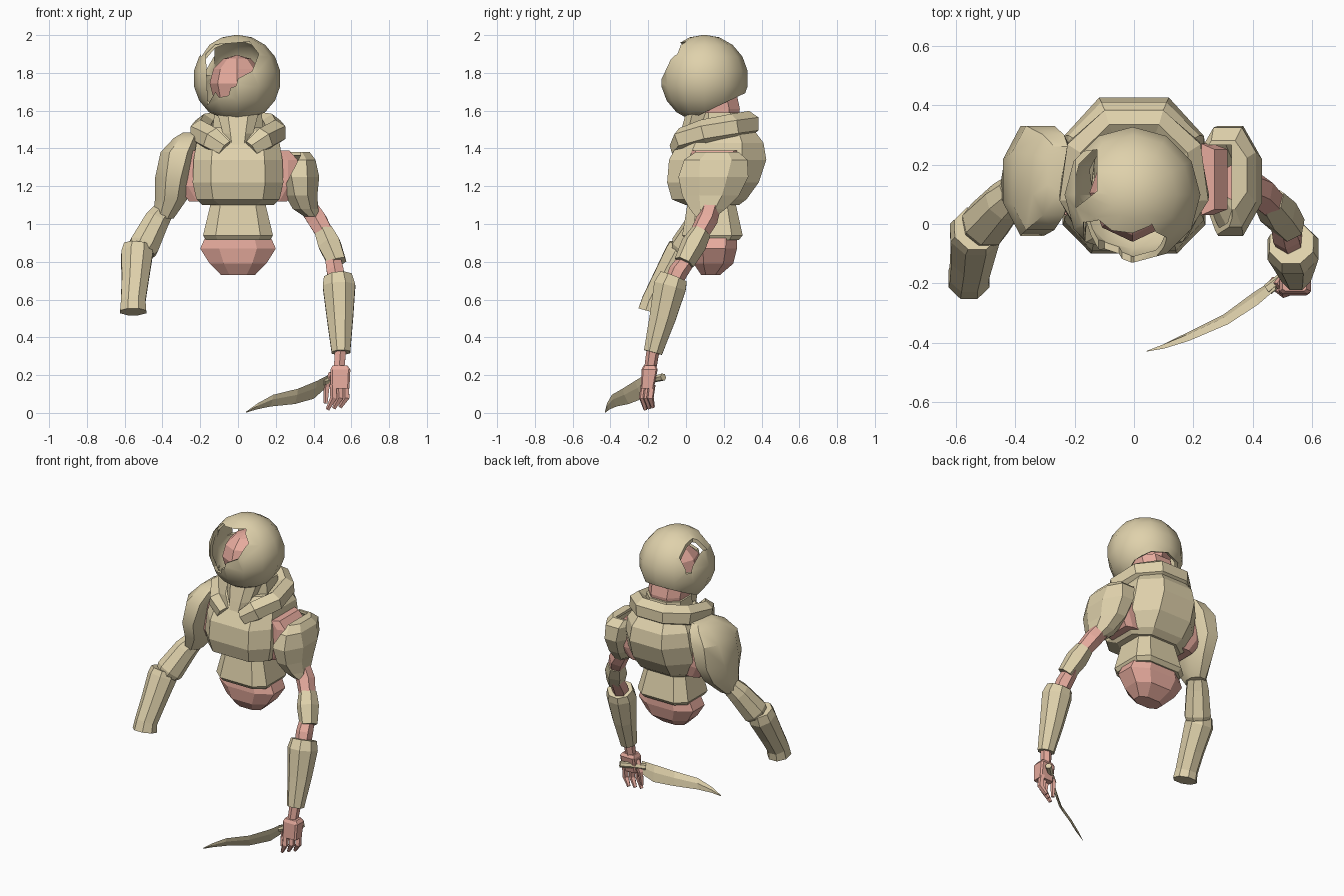
import bpy, bmesh, math
from mathutils import Vector


def material(name, rgb):
    m = bpy.data.materials.new(name)
    m.diffuse_color = (*rgb, 1)
    return m


TAN = material("tan armour", (0.74, 0.64, 0.41))
PINK = material("dusty pink body", (0.82, 0.42, 0.35))


def finish(name, bm, mat):
    bmesh.ops.recalc_face_normals(bm, faces=bm.faces[:])
    me = bpy.data.meshes.new(name)
    bm.to_mesh(me)
    bm.free()
    ob = bpy.data.objects.new(name, me)
    bpy.context.collection.objects.link(ob)
    if mat:
        me.materials.append(mat)
    return ob


def loft(name, rings, mat, caps=(True, True)):
    bm = bmesh.new()
    vs = [[bm.verts.new(p) for p in r] for r in rings]
    n = len(vs[0])
    for a, b in zip(vs, vs[1:]):
        for i in range(n):
            j = (i + 1) % n
            bm.faces.new((a[i], a[j], b[j], b[i]))
    if caps[0]:
        bm.faces.new(vs[0])
    if caps[1]:
        bm.faces.new(vs[-1])
    return finish(name, bm, mat)


def octa(z, x0, x1, y0, y1, front=0.25, back=None):
    """Horizontal rectangle with chamfered front and back corners."""
    back = front if back is None else back
    w, d = x1 - x0, y1 - y0
    a, b, e, f = w * front, d * front, w * back, d * back
    return [(x0 + a, y0, z), (x1 - a, y0, z), (x1, y0 + b, z), (x1, y1 - f, z),
            (x1 - e, y1, z), (x0 + e, y1, z), (x0, y1 - f, z), (x0, y0 + b, z)]


def tube(name, pts, radii, mat, sides=6, ref=(0, 1, 0), tall=1.0):
    pts = [Vector(p) for p in pts]
    rings = []
    for i, p in enumerate(pts):
        t = (pts[min(i + 1, len(pts) - 1)] - pts[max(i - 1, 0)]).normalized()
        u = t.cross(Vector(ref)).normalized()
        v = t.cross(u) * tall
        rings.append([p + radii[i] * (u * math.cos(a) + v * math.sin(a))
                      for a in (2 * math.pi * (k + 0.5) / sides for k in range(sides))])
    return loft(name, rings, mat)


def shell_and_cut(ob, thickness, cutters):
    """Thicken a surface, cut holes in it and apply the result."""
    ob.modifiers.new("shell", 'SOLIDIFY').thickness = thickness
    for c in cutters:
        c.hide_render = True
        mod = ob.modifiers.new("cut", 'BOOLEAN')
        mod.operation = 'DIFFERENCE'
        mod.object = c
    dg = bpy.context.evaluated_depsgraph_get()
    me = bpy.data.meshes.new_from_object(ob.evaluated_get(dg))
    ob.modifiers.clear()
    ob.data = me
    for c in cutters:
        bpy.data.objects.remove(c)


def smooth(ob, deg):
    bpy.ops.object.select_all(action='DESELECT')
    ob.select_set(True)
    bpy.context.view_layer.objects.active = ob
    bpy.ops.object.shade_smooth_by_angle(angle=math.radians(deg))


# Helmet: a shell cut open at the nape, with a broken face and a side hole
bm = bmesh.new()
bmesh.ops.create_uvsphere(bm, u_segments=12, v_segments=9, radius=0.232)
bmesh.ops.translate(bm, verts=bm.verts[:], vec=(-0.005, 0.098, 1.77))
bmesh.ops.bisect_plane(bm, geom=bm.verts[:] + bm.edges[:] + bm.faces[:],
                       plane_co=(0, 0.035, 1.56), plane_no=(0, 0.43, -0.90), clear_outer=True)
helmet = finish("helmet", bm, TAN)
face = [(-0.16, 1.63), (-0.17, 1.90), (-0.12, 1.95), (0.06, 1.965), (0.11, 1.90), (0.075, 1.81),
        (0.0, 1.77), (-0.01, 1.73), (-0.04, 1.72), (-0.05, 1.68), (-0.10, 1.67), (-0.12, 1.70)]
hole = [(-0.195, 0.24), (-0.125, 0.25), (-0.125, 0.11), (-0.195, 0.055)]
shell_and_cut(helmet, 0.022, [
    loft("face_cutter", [[(x, y, z) for x, z in face] for y in (-0.4, 0.03)], None),
    loft("side_cutter", [[(x, y, z) for x, y in hole] for z in (1.79, 2.2)], None)])
smooth(helmet, 42)

# Head, pink nape, tan neck
bm = bmesh.new()
bmesh.ops.create_uvsphere(bm, u_segments=8, v_segments=6, radius=1)
for v in bm.verts:
    v.co = Vector((v.co.x * 0.145 - 0.005, v.co.y * 0.165 + 0.105, v.co.z * 0.15 + 1.745))
finish("head", bm, PINK)
loft("nape", [octa(1.50, -0.11, 0.11, 0.07, 0.27), octa(1.61, -0.115, 0.115, 0.06, 0.285),
              octa(1.68, -0.12, 0.12, 0.04, 0.27)], PINK)
loft("neck", [octa(1.45, -0.14, 0.14, 0.05, 0.31), octa(1.59, -0.125, 0.125, 0.06, 0.295)], TAN)
loft("throat_guard", [octa(1.40, -0.06, 0.06, -0.05, 0.12), octa(1.48, -0.08, 0.08, -0.03, 0.12),
                      octa(1.59, -0.11, 0.11, 0.0, 0.14)], TAN)

# Collar: a horseshoe open at the front
half = [(0.07, -0.045, 1.395), (0.135, -0.015, 1.445), (0.20, 0.095, 1.485),
        (0.175, 0.25, 1.515), (0.08, 0.335, 1.53)]
path = half + [(-x, y, z) for x, y, z in reversed(half)]
tube("collar", path, [0.045] + [0.06] * 8 + [0.045], TAN, 6, (0, 0, 1), 1.15)

# Torso
loft("chest", [octa(1.10, -0.19, 0.19, 0.0, 0.28), octa(1.13, -0.22, 0.22, -0.075, 0.32, 0.2, 0.25),
               octa(1.22, -0.24, 0.24, -0.10, 0.385, 0.2, 0.25),
               octa(1.34, -0.235, 0.235, -0.09, 0.425, 0.2, 0.25),
               octa(1.43, -0.22, 0.22, -0.04, 0.41, 0.2, 0.25),
               octa(1.51, -0.17, 0.17, 0.03, 0.35)], TAN)
loft("shoulder_core", [octa(1.12, -0.26, 0.26, 0.05, 0.25, 0.08),
                       octa(1.20, -0.315, 0.315, 0.03, 0.27, 0.08),
                       octa(1.34, -0.315, 0.315, 0.03, 0.27, 0.08),
                       octa(1.39, -0.27, 0.27, 0.03, 0.27, 0.08)], PINK)
loft("abdomen", [octa(0.915, -0.17, 0.17, 0.0, 0.28, 0.18), octa(0.94, -0.185, 0.185, -0.02, 0.30, 0.18),
                 octa(1.12, -0.142, 0.142, 0.01, 0.26, 0.18)], TAN)
loft("pelvis", [octa(0.73, -0.09, 0.09, 0.08, 0.18), octa(0.79, -0.15, 0.15, 0.04, 0.25),
                octa(0.87, -0.20, 0.20, 0.03, 0.27), octa(0.96, -0.16, 0.16, 0.04, 0.27)], PINK)

# Left arm: whole armour ending in an empty cuff
smooth(loft("left_shoulder", [
    octa(1.485, -0.29, -0.20, 0.09, 0.26), octa(1.455, -0.34, -0.20, 0.03, 0.30),
    octa(1.38, -0.41, -0.22, -0.02, 0.33), octa(1.24, -0.44, -0.245, -0.04, 0.33, 0.3),
    octa(1.13, -0.44, -0.27, 0.0, 0.27, 0.3), octa(1.03, -0.45, -0.34, 0.04, 0.17, 0.3)], TAN), 32)
tube("left_upper_arm", [(-0.40, 0.11, 1.06), (-0.435, 0.075, 1.01), (-0.50, 0.0, 0.88),
                        (-0.51, -0.01, 0.86)], [0.06, 0.072, 0.085, 0.075], TAN, 8)
tube("left_forearm", [(-0.53, -0.015, 0.885), (-0.535, -0.03, 0.84), (-0.545, -0.11, 0.70),
                      (-0.555, -0.17, 0.59), (-0.555, -0.185, 0.535)],
     [0.08, 0.09, 0.077, 0.07, 0.075], TAN, 8)

# Right shoulder: the same pad, broken open at the top inner side, back wall kept
pad = loft("right_shoulder", [
    octa(1.04, 0.35, 0.43, 0.05, 0.16, 0.3), octa(1.08, 0.29, 0.425, 0.02, 0.21, 0.3),
    octa(1.15, 0.25, 0.42, -0.02, 0.28, 0.3), octa(1.25, 0.22, 0.43, -0.04, 0.33, 0.3),
    octa(1.34, 0.22, 0.41, -0.01, 0.325), octa(1.38, 0.22, 0.38, 0.05, 0.28)], TAN, (False, True))
gap = [(0.15, 1.05), (0.25, 1.205), (0.33, 1.36), (0.32, 1.5), (0.15, 1.5)]
shell_and_cut(pad, 0.02, [loft("gap_cutter", [[(x, y, z) for x, z in gap] for y in (-0.2, 0.265)], None)])

# Right arm: pink limb with armour sleeves
tube("right_upper_arm", [(0.33, 0.14, 1.25), (0.36, 0.135, 1.11), (0.42, 0.11, 1.02), (0.47, 0.06, 0.93)],
     [0.06, 0.055, 0.058, 0.05], PINK, 6)
tube("right_arm_sleeve", [(0.455, 0.08, 0.96), (0.485, 0.04, 0.89), (0.525, -0.01, 0.795)],
     [0.055, 0.068, 0.055], TAN, 6)
tube("right_elbow", [(0.50, 0.02, 0.83), (0.515, -0.04, 0.75), (0.53, -0.08, 0.66)],
     [0.045, 0.052, 0.045], PINK, 6)
tube("right_forearm", [(0.53, -0.065, 0.72), (0.535, -0.085, 0.67), (0.54, -0.125, 0.50),
                       (0.545, -0.175, 0.32)], [0.08, 0.093, 0.075, 0.053], TAN, 8)
tube("right_wrist", [(0.545, -0.17, 0.36), (0.535, -0.19, 0.23)], [0.035, 0.032], PINK, 6)

# Right hand
loft("palm", [octa(0.13, 0.49, 0.59, -0.24, -0.17, 0.1),
              octa(0.23, 0.49, 0.595, -0.235, -0.15, 0.1),
              octa(0.25, 0.50, 0.58, -0.225, -0.16, 0.1)], PINK)
for i in range(3):
    x, y = 0.505 + 0.033 * i, -0.22 + 0.02 * i
    tube(f"finger_{i + 1}", [(x, y, 0.15), (x + 0.003, y - 0.01, 0.08),
                             (x - 0.03, y + 0.005, 0.018 + 0.006 * i)],
         [0.02, 0.02, 0.011], PINK, 5)
tube("thumb", [(0.50, -0.20, 0.21), (0.47, -0.195, 0.14), (0.465, -0.205, 0.05)],
     [0.02, 0.018, 0.011], PINK, 5)

# Curved blade, leaning forward at its back edge, and its grip
stations = [(0.042, -0.428, 0.006, 0.001), (0.10, -0.412, 0.05, 0.018), (0.18, -0.38, 0.096, 0.034),
            (0.31, -0.32, 0.128, 0.047), (0.41, -0.25, 0.17, 0.075), (0.47, -0.205, 0.20, 0.13)]
rings = []
for x, y, top, low in stations:
    lean, w = (top - low) * 0.2, min(0.007, (top - low) * 0.2)
    m = low + (top - low) * 0.6
    rings.append([(x + 0.5 * lean, y - lean, top), (x + 0.5 * w, y - w, m),
                  (x - 0.5 * lean, y + lean, low), (x - 0.5 * w, y + w, m)])
loft("blade", rings, TAN)
tube("grip", [(0.45, -0.22, 0.165), (0.52, -0.165, 0.18), (0.57, -0.12, 0.19)],
     [0.02, 0.018, 0.02], TAN, 6)
